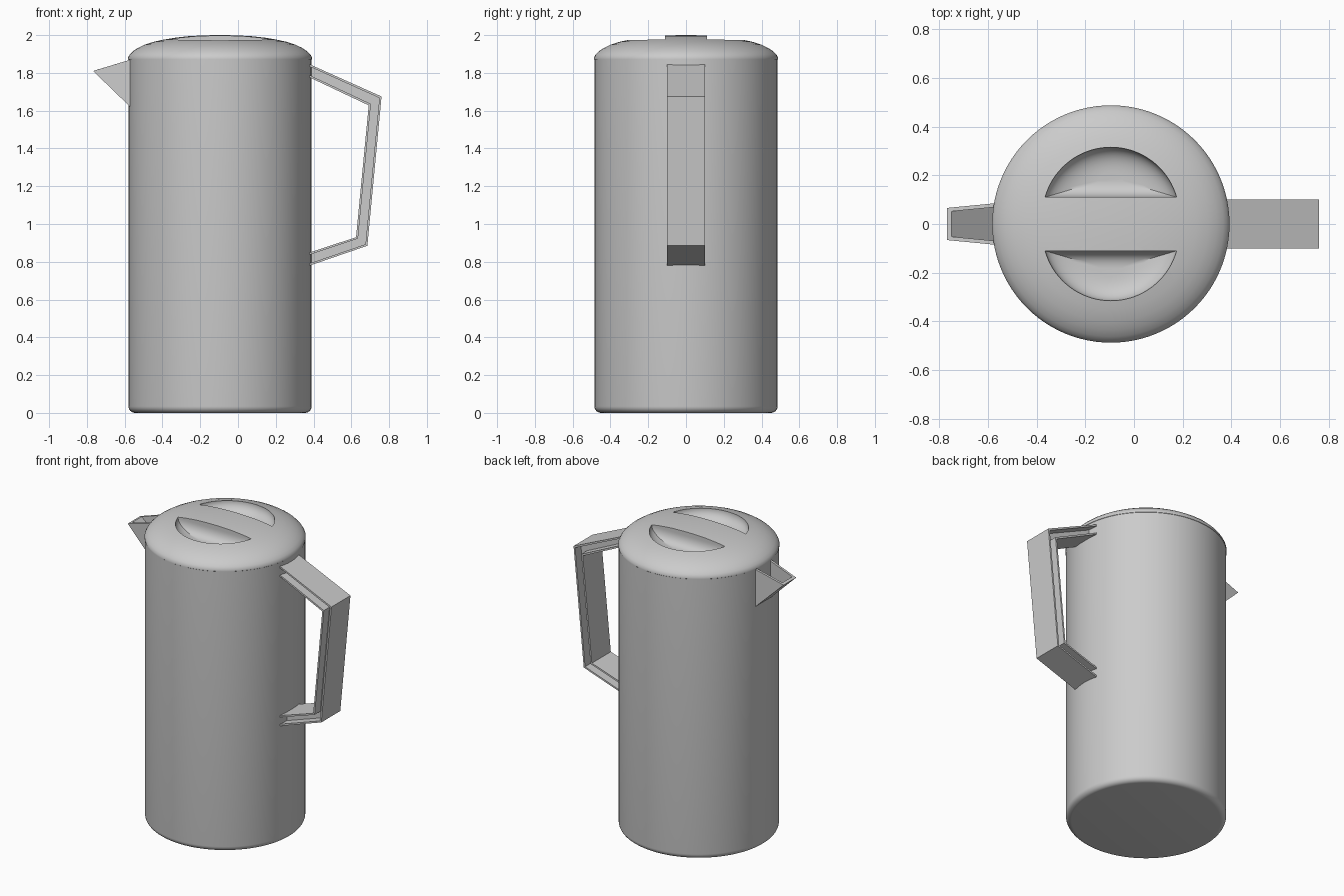
import bpy, bmesh, math

if "Cube" in bpy.data.objects:
    bpy.data.objects.remove(bpy.data.objects["Cube"])

CX = -0.095   # axis of the jug body
SEG = 96


def make(name, verts, faces, angle=30):
    me = bpy.data.meshes.new(name)
    me.from_pydata(verts, [], faces)
    bm = bmesh.new()
    bm.from_mesh(me)
    bmesh.ops.recalc_face_normals(bm, faces=bm.faces)
    bm.to_mesh(me)
    bm.free()
    ob = bpy.data.objects.new(name, me)
    bpy.context.collection.objects.link(ob)
    smooth(ob, angle)
    return ob


def smooth(ob, angle=30):
    bpy.ops.object.select_all(action='DESELECT')
    ob.select_set(True)
    bpy.context.view_layer.objects.active = ob
    bpy.ops.object.shade_smooth_by_angle(angle=math.radians(angle))


def loft(name, rings, angle=30, closed=True):
    """Bridge equal-sized point rings and cap both ends."""
    n = len(rings[0])
    verts = [p for r in rings for p in r]
    faces = [(i*n + j, i*n + (j+1) % n, (i+1)*n + (j+1) % n, (i+1)*n + j)
             for i in range(len(rings)-1) for j in range(n)]
    faces += [tuple(range(n)), tuple(range((len(rings)-1)*n, len(rings)*n))]
    return make(name, verts, faces, angle)


def lathe(name, profile):
    return loft(name, [[(CX + r*math.cos(2*math.pi*k/SEG), r*math.sin(2*math.pi*k/SEG), z)
                        for k in range(SEG)] for r, z in profile])


# Body with a rounded foot
foot = [(0.45 + 0.035*math.sin(a), 0.035 - 0.035*math.cos(a))
        for a in (math.pi/2*i/6 for i in range(7))]
lathe("jug_body", foot + [(0.485, 1.875)])

# Domed lid
lid = lathe("lid", [(0.478, 1.865), (0.487, 1.872), (0.487, 1.882), (0.478, 1.898), (0.462, 1.914),
                    (0.435, 1.932), (0.40, 1.949), (0.35, 1.965), (0.30, 1.976),
                    (0.24, 1.986), (0.17, 1.994), (0.10, 1.998), (0.03, 2.0)])

# Two half-moon finger scoops, leaving a grip bar across the lid
a0 = math.asin(0.075/0.28)
moon = [(0.28*math.cos(a), 0.035 + 0.28*math.sin(a))
        for a in (a0 + (math.pi - 2*a0)*i/36 for i in range(37))]
moon += [(-0.27 + 0.54*i/12, 0.11) for i in range(1, 12)]
for side in (1, -1):
    rings = [[(CX + x, side*y, 2.1) for x, y in moon]]
    for i in range(11):
        a = math.radians(84)*i/10
        s = math.cos(a)**0.7
        rings.append([(CX + x*s, side*(0.19 + (y-0.19)*s), 1.972 - 0.075*math.sin(a))
                      for x, y in moon])
    cutter = loft("scoop_cutter", rings)
    cutter.hide_render = True
    mod = lid.modifiers.new("scoop", 'BOOLEAN')
    mod.operation, mod.solver, mod.object = 'DIFFERENCE', 'EXACT', cutter
    bpy.context.view_layer.objects.active = lid
    bpy.ops.object.modifier_apply(modifier=mod.name)
    bpy.data.objects.remove(cutter)
smooth(lid)

# Handle: I-beam swept along a bent path (two flanges and a recessed web)
outer = [(0.36, 1.854), (0.76, 1.675), (0.685, 0.885), (0.36, 0.773)]
inner = [(0.36, 1.785), (0.692, 1.628), (0.625, 0.93), (0.36, 0.843)]
W, D, F = 0.10, 0.04, 0.17   # half width, web half width, flange share
section = [(-W, 0), (W, 0), (W, F), (D, F), (D, 1-F), (W, 1-F),
           (W, 1), (-W, 1), (-W, 1-F), (-D, 1-F), (-D, F), (-W, F)]
loft("handle", [[(o[0] + (i[0]-o[0])*t, y, o[1] + (i[1]-o[1])*t) for y, t in section]
                for o, i in zip(outer, inner)], 10)

# Spout: open-topped wedge with thin walls
def shell(tip_x, tip_w, tip_z, back_w, top_z, low_z):
    return [(tip_x, -tip_w, tip_z), (tip_x, tip_w, tip_z),
            (-0.55, back_w, top_z), (-0.55, back_w, low_z),
            (-0.55, -back_w, low_z), (-0.55, -back_w, top_z)]


pts = shell(-0.767, 0.066, 1.81, 0.087, 1.876, 1.60) + shell(-0.748, 0.052, 1.816, 0.071, 1.876, 1.63)
skin = [(0, 1, 3, 4), (1, 2, 3), (0, 4, 5)]
faces = skin + [tuple(i + 6 for i in f) for f in skin]
faces += [(i, (i+1) % 6, (i+1) % 6 + 6, i + 6) for i in range(6)]
make("spout", pts, faces, 10)
